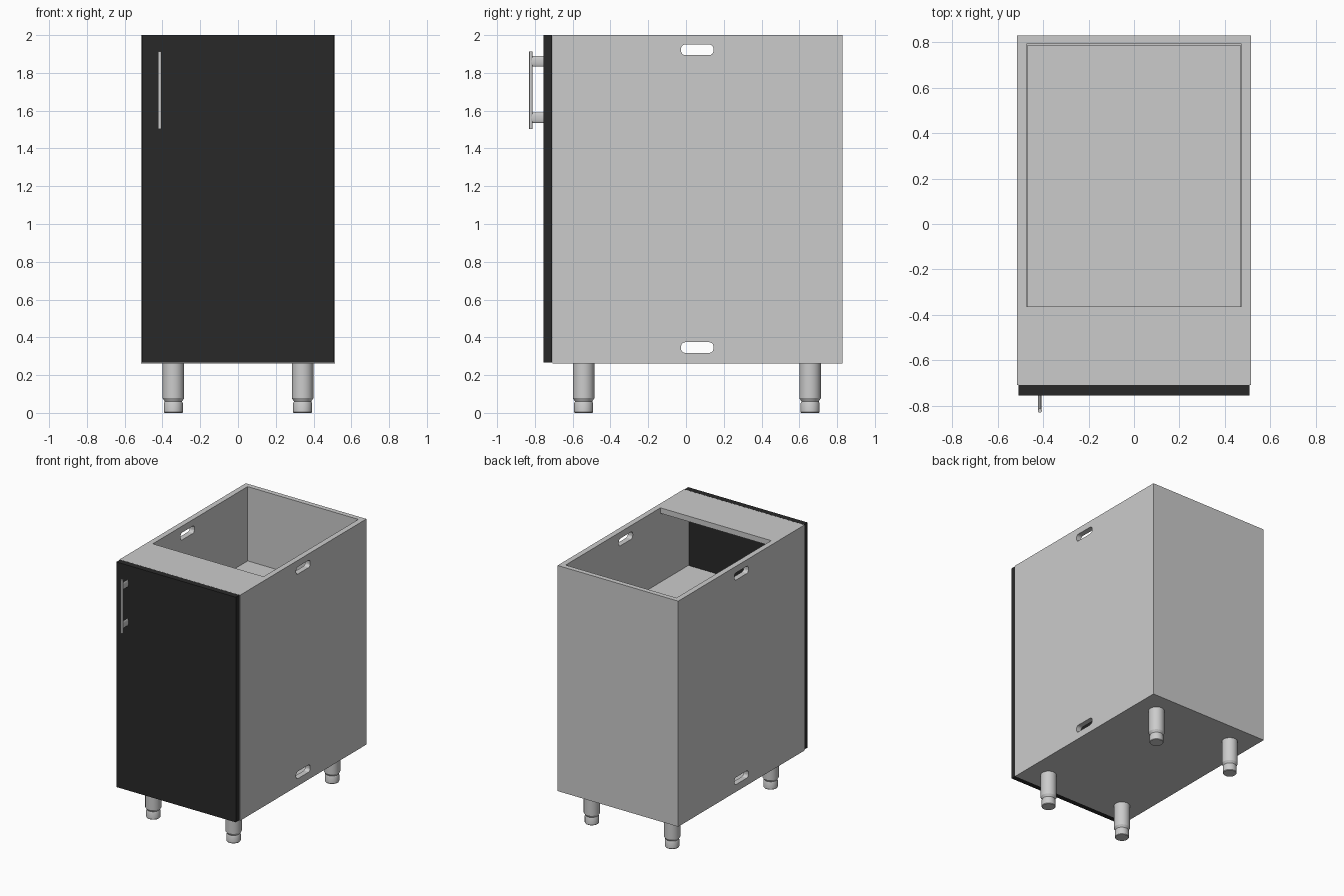
import bpy, bmesh, math

if "Cube" in bpy.data.objects:
    bpy.data.objects.remove(bpy.data.objects["Cube"])

black = bpy.data.materials.new("black_front")
black.diffuse_color = (0.022, 0.022, 0.022, 1)
black.use_nodes = True
black.node_tree.nodes["Principled BSDF"].inputs["Base Color"].default_value = black.diffuse_color


def finish(name, bm, mat=None):
    bmesh.ops.recalc_face_normals(bm, faces=bm.faces)
    me = bpy.data.meshes.new(name)
    bm.to_mesh(me)
    bm.free()
    ob = bpy.data.objects.new(name, me)
    bpy.context.collection.objects.link(ob)
    if mat:
        me.materials.append(mat)
    return ob


def box_bm(lo, hi):
    bm = bmesh.new()
    bmesh.ops.create_cube(bm, size=1)
    for v in bm.verts:
        v.co = [l + (c + 0.5) * (h - l) for c, l, h in zip(v.co, lo, hi)]
    return bm


def box(name, lo, hi, mat=None):
    return finish(name, box_bm(lo, hi), mat)


def smooth(ob):
    bpy.ops.object.select_all(action='DESELECT')
    ob.select_set(True)
    bpy.context.view_layer.objects.active = ob
    bpy.ops.object.shade_smooth_by_angle(angle=math.radians(30))


W, T = 0.514, 0.042             # half width, board thickness
FRONT, BACK = -0.708, 0.829
BOTTOM, TOP = 0.262, 2.0
IN = W - T                      # inner half width

# Side panels with rounded hand slots
slots = []
for z in (0.346, 1.922):
    bm = box_bm((-1, -0.026, z - 0.028), (1, 0.145, z + 0.028))
    edges = [e for e in bm.edges if abs(e.verts[0].co.x - e.verts[1].co.x) > 1]
    bmesh.ops.bevel(bm, geom=edges, offset=0.022, segments=6, profile=0.5, affect='EDGES')
    cutter = finish("slot_cutter", bm)
    cutter.hide_render = True
    slots.append(cutter)
for name, x0, x1 in (("left_side", -W, -IN), ("right_side", IN, W)):
    side = box(name, (x0, FRONT, BOTTOM), (x1, BACK - 0.038, TOP))
    bpy.context.view_layer.objects.active = side
    for cutter in slots:
        mod = side.modifiers.new("slot", 'BOOLEAN')
        mod.operation = 'DIFFERENCE'
        mod.solver = 'EXACT'
        mod.object = cutter
        bpy.ops.object.modifier_apply(modifier=mod.name)
for cutter in slots:
    bpy.data.objects.remove(cutter)

# Remaining carcass boards
box("back_panel", (-W, BACK - 0.038, BOTTOM), (W, BACK, TOP))
box("bottom_panel", (-IN, FRONT, BOTTOM), (IN, BACK - 0.038, BOTTOM + T))
box("top_rail", (-IN, FRONT, TOP - T), (IN, -0.363, TOP))
box("inner_shelf", (-IN + 0.004, FRONT + 0.01, 1.39), (IN - 0.004, BACK - 0.042, 1.43))

# Door
box("door", (-0.509, -0.754, BOTTOM + 0.004), (0.509, FRONT - 0.001, TOP), black)

# Handle: slim round bar on two flattened oval posts
HX = -0.414
bpy.ops.mesh.primitive_cylinder_add(vertices=24, radius=0.009, depth=0.412, location=(HX, -0.821, 1.708))
bar = bpy.context.object
bar.name = "handle_bar"
smooth(bar)
for i, z in enumerate((1.563, 1.861)):
    bpy.ops.mesh.primitive_cylinder_add(vertices=32, radius=1, depth=1, location=(HX, -0.786, z),
                                        rotation=(math.pi / 2, 0, 0), scale=(0.008, 0.028, 0.066))
    post = bpy.context.object
    post.name = f"handle_post_{i + 1}"
    smooth(post)

# Legs: lathed profile with a narrower adjustable foot
PROFILE = [(0, 0), (0.047, 0), (0.05, 0.004), (0.05, 0.052), (0.046, 0.06),
           (0.048, 0.064), (0.057, 0.078), (0.057, BOTTOM), (0, BOTTOM)]
for yname, y in (("front", -0.542), ("rear", 0.657)):
    for xname, x in (("left", -0.342), ("right", 0.342)):
        bm = bmesh.new()
        vs = [bm.verts.new((r, 0, z)) for r, z in PROFILE]
        es = [bm.edges.new(p) for p in zip(vs, vs[1:])]
        bmesh.ops.spin(bm, geom=vs + es, cent=(0, 0, 0), axis=(0, 0, 1),
                       angle=2 * math.pi, steps=32, use_merge=True)
        bmesh.ops.remove_doubles(bm, verts=bm.verts, dist=0.0005)
        leg = finish(f"{yname}_{xname}_leg", bm)
        leg.location = (x, y, 0)
        smooth(leg)
